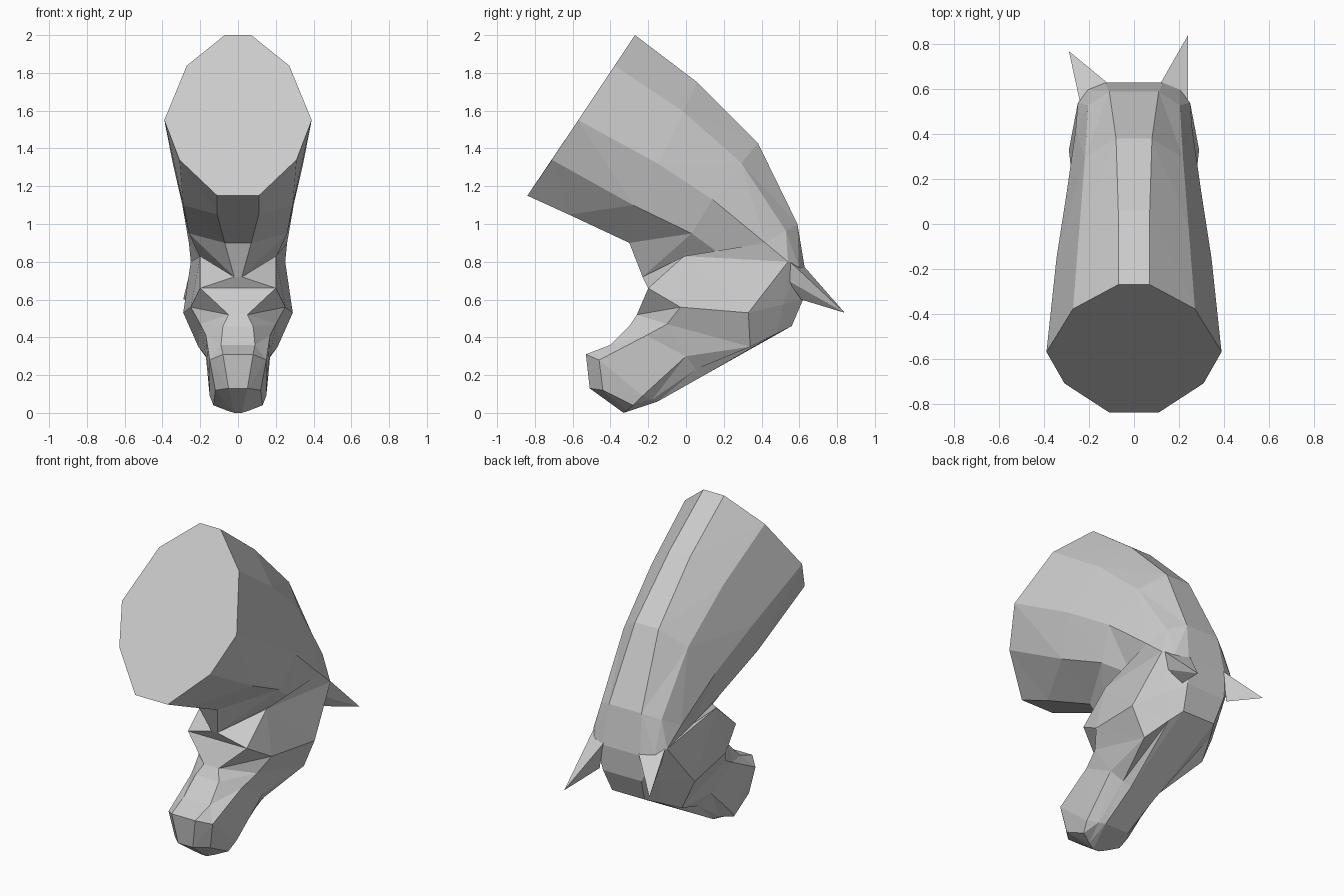
import bpy
import bmesh
from mathutils import Vector

cube = bpy.data.objects.get("Cube")
if cube:
    bpy.data.objects.remove(cube, do_unlink=True)

# Single flat colour
grey = bpy.data.materials.new("plain grey")
grey.use_nodes = True
colour = (0.6, 0.6, 0.6, 1)
grey.diffuse_color = colour
for node in grey.node_tree.nodes:
    if node.type == "BSDF_PRINCIPLED":
        node.inputs["Base Color"].default_value = colour


def finish(name, bm):
    """Turn a bmesh into a flat shaded object."""
    bmesh.ops.recalc_face_normals(bm, faces=bm.faces[:])
    mesh = bpy.data.meshes.new(name)
    bm.to_mesh(mesh)
    bm.free()
    mesh.materials.append(grey)
    obj = bpy.data.objects.new(name, mesh)
    bpy.context.collection.objects.link(obj)
    return obj


def section_ring(bm, fullness, ridge, side, lower, inner):
    """Ten-sided mirrored section from the outer ridge round to the throat side."""
    ridge, side, lower, inner = (Vector(p) for p in (ridge, side, lower, inner))
    shoulder = ridge.lerp(side, 0.36)
    shoulder.x = ridge.x + fullness * (side.x - ridge.x)
    half = [ridge, shoulder, side, lower, inner]
    mirrored = [Vector((-p.x, p.y, p.z)) for p in reversed(half)]
    return [bm.verts.new(p) for p in half + mirrored]


# Sections fan around the throat: ridge, side, lower side and inner corner
neck = [
    ((.07, -.27, 2), (.39, -.57, 1.55), (.31, -.71, 1.34), (.11, -.84, 1.15)),
    ((.07, .06, 1.75), (.345, -.15, 1.32), (.29, -.28, 1.1), (.11, -.62, 1.05)),
    ((.08, .38, 1.43), (.3, .14, 1.13), (.26, .03, .95), (.07, -.3, .9)),
    ((.11, .59, 1), (.26, .42, .9), (.2, .21, .82), (.02, -.23, .72)),
    ((.13, .63, .76), (.25, .54, .8), (.2, -.01, .83), (.2, -.2, .66)),
]
head = [
    ((.13, .62, .6), (.29, .33, .53), (.25, -.03, .56), (.05, -.26, .52)),
    ((.11, .56, .46), (.21, .34, .35), (.2, -.1, .47), (.08, -.3, .46)),
    ((.09, .08, .19), (.17, 0, .3), (.17, -.21, .41), (.09, -.4, .36)),
    ((.08, -.15, .06), (.15, -.23, .09), (.15, -.46, .28), (.08, -.53, .31)),
    ((.02, -.33, 0), (.13, -.28, .04), (.12, -.44, .12), (.05, -.51, .13)),
]

# Neck and head as one bent loft, rounder on the neck than on the face
bm = bmesh.new()
rings = [section_ring(bm, 0.63, *s) for s in neck]
rings += [section_ring(bm, 0.4, *s) for s in head]
sides = []
for a, b in zip(rings, rings[1:]):
    for i in range(len(a)):
        j = (i + 1) % len(a)
        sides.append(bm.faces.new((a[i], a[j], b[j], b[i])))
bm.faces.new(rings[0])
sides.append(bm.faces.new(rings[-1]))
bmesh.ops.triangulate(bm, faces=sides)
finish("neck_and_head", bm)


# Pointed ears with a hollow on the outer side
def ear(name, side, tip):
    bm = bmesh.new()
    base = [(.24, .54, .81), (.12, .63, .77), (.16, .61, .6), (.21, .54, .7)]
    ring = [bm.verts.new((side * x, y, z)) for x, y, z in base]
    point = bm.verts.new(tip)
    for i in range(len(ring)):
        bm.faces.new((ring[i - 1], ring[i], point))
    bm.faces.new(ring)
    finish(name, bm)


ear("left_ear", 1, (.24, .84, .53))
ear("right_ear", -1, (-.29, .77, .6))
